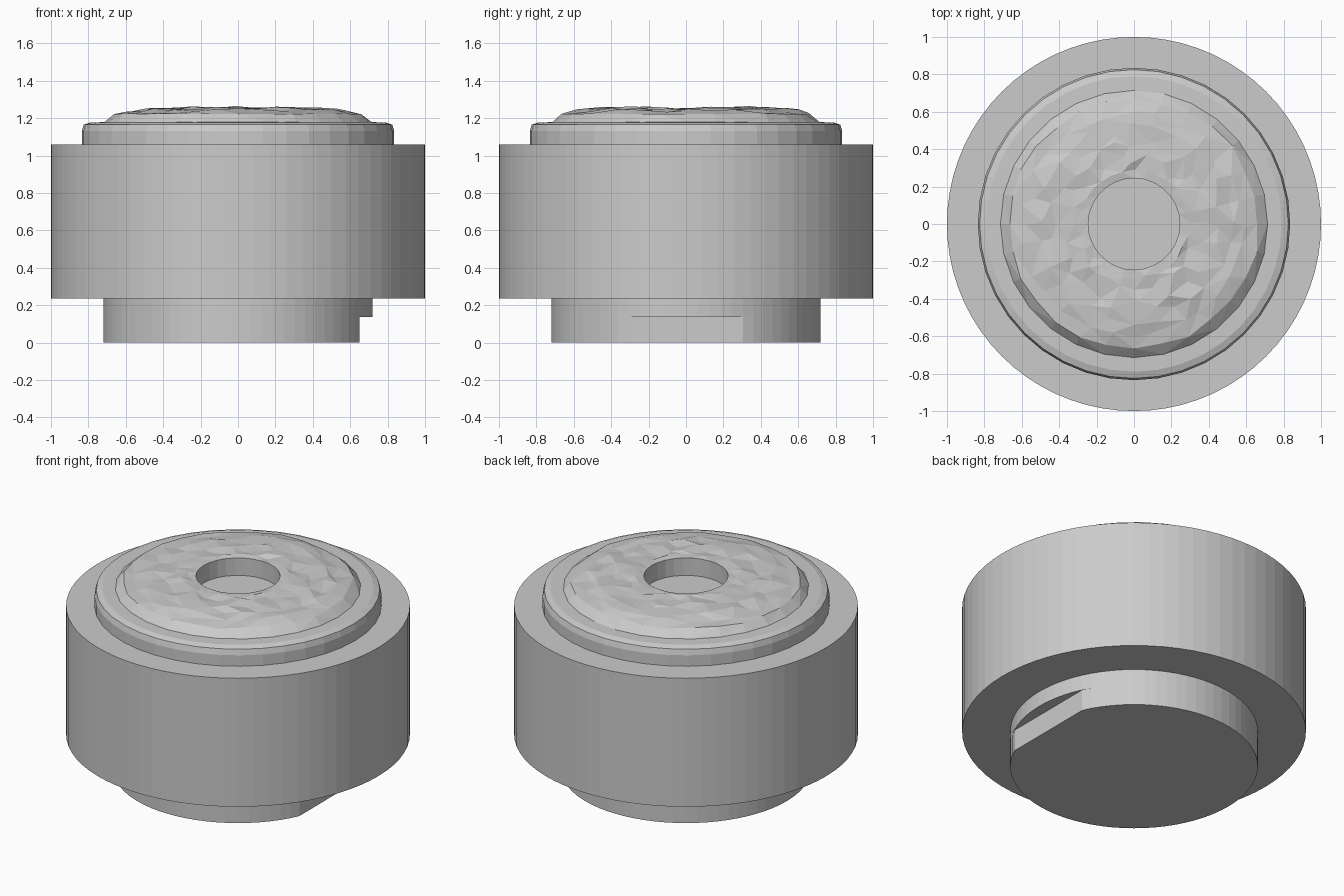
import bpy, bmesh, math, random

random.seed(4)
cube = bpy.data.objects.get("Cube")
if cube:
    bpy.data.objects.remove(cube)

FLAT_X, NOTCH_Z = 0.65, 0.137


def revolve(name, profile, sides, shape=None, cap_start=False, cap_end=False):
    """Loft rings from (radius, z) pairs; shape(ring, x, y, z) may move a point."""
    bm = bmesh.new()
    rings = []
    for i, (r, z) in enumerate(profile):
        ring = []
        for k in range(sides):
            a = math.tau * k / sides
            co = (r * math.cos(a), r * math.sin(a), z)
            ring.append(bm.verts.new(shape(i, *co) if shape else co))
        rings.append(ring)
    for lower, upper in zip(rings, rings[1:]):
        for k in range(sides):
            n = (k + 1) % sides
            bm.faces.new((lower[k], lower[n], upper[n], upper[k]))
    if cap_start:
        bm.faces.new(rings[0][::-1])
    if cap_end:
        bm.faces.new(rings[-1])
    bmesh.ops.remove_doubles(bm, verts=bm.verts, dist=0.0005)
    if shape is roughen:
        bmesh.ops.triangulate(bm, faces=[f for f in bm.faces if len(f.verts) == 4])
    mesh = bpy.data.meshes.new(name)
    bm.to_mesh(mesh)
    bm.free()
    obj = bpy.data.objects.new(name, mesh)
    bpy.context.collection.objects.link(obj)
    return obj


def cut_flat(ring, x, y, z):
    """Key flat on the left side of the lower plug."""
    return (min(x, FLAT_X) if ring < 2 else x, y, z)


def roughen(ring, x, y, z):
    """Uneven chipped surface on the top face, with clean hole and skirt."""
    if ring == 0 or ring > 6:
        return (x, y, z)
    if ring == 1:
        s = 1 + random.uniform(-0.02, 0.015)
        return (x * s, y * s, z + random.uniform(-0.004, 0.004))
    j, h = (0.03, 0.012) if ring < 6 else (0.01, 0.007)
    return (x + random.uniform(-j, j), y + random.uniform(-j, j),
            z + random.uniform(-h, h))


# Lower plug with a flat cut into one side
revolve("base_plug",
        [(0.72, 0), (0.72, NOTCH_Z), (0.72, NOTCH_Z), (0.72, 0.235)],
        72, cut_flat, cap_start=True)

# Main drum with open annular ends
revolve("drum_body",
        [(0.715, 0.235), (1, 0.235), (1, 1.06), (0.83, 1.06)], 72)

# Stepped collar on top of the drum
revolve("collar",
        [(0.835, 1.06), (0.835, 1.13), (0.825, 1.165), (0.79, 1.177), (0.69, 1.179)],
        40)

# Rough top face running into a shallow central hole
revolve("rough_top",
        [(0.715, 1.178), (0.665, 1.224), (0.59, 1.236), (0.51, 1.243),
         (0.43, 1.249), (0.35, 1.254), (0.29, 1.254), (0.245, 1.252),
         (0.245, 1.14)],
        28, roughen, cap_end=True)
